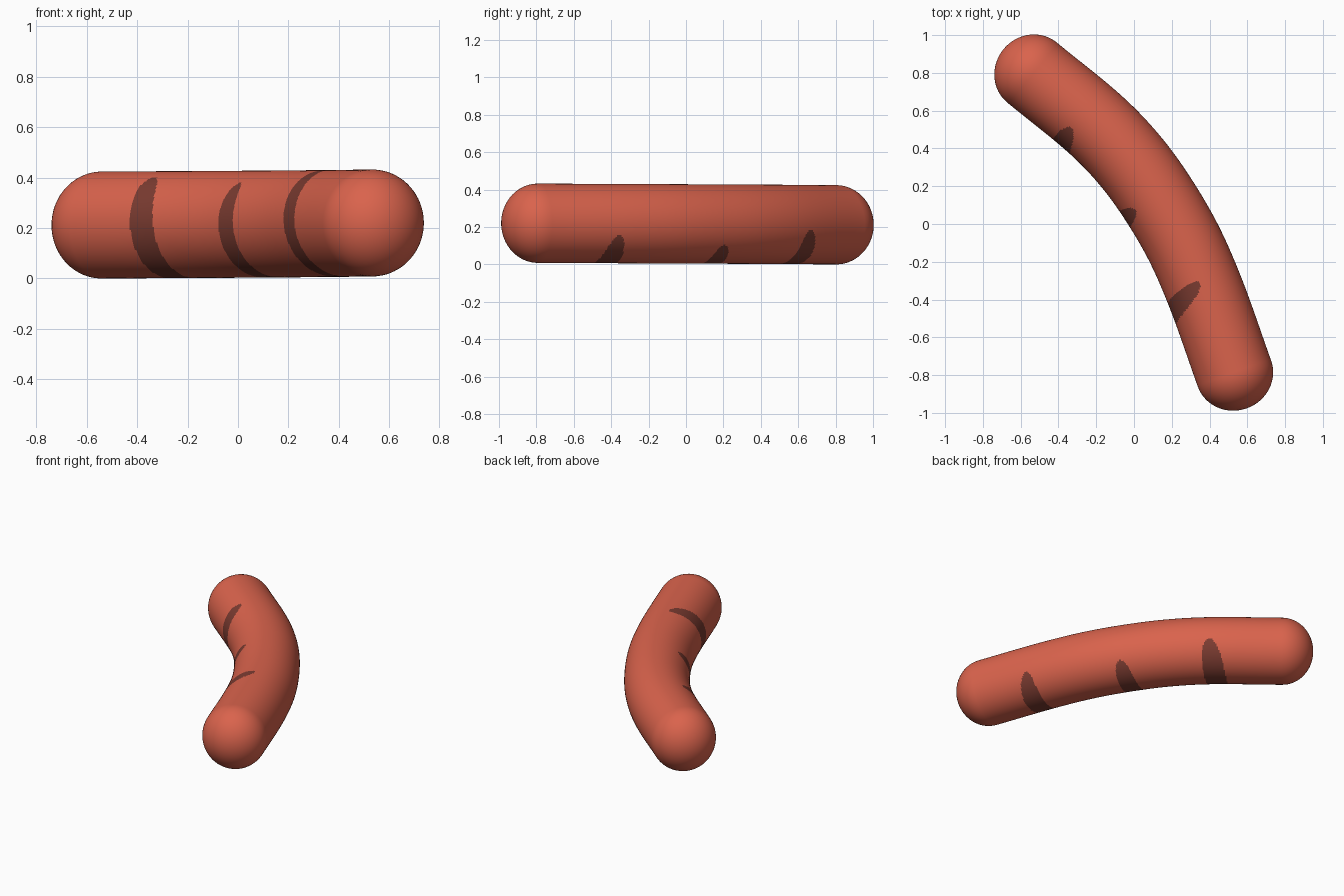
import bpy, bmesh, math
from mathutils import Vector

if "Cube" in bpy.data.objects:
    bpy.data.objects.remove(bpy.data.objects["Cube"])

SIDES, STEPS, CAP = 128, 60, 16
R, RZ, CAP_DEPTH = 0.206, 0.212, 0.195

# centre line of the sausage, seen from above
path = [Vector(p) for p in [
    (-0.54, 0.802, 0.212), (-0.165, 0.49, 0.214), (0.0, 0.31, 0.215), (0.135, 0.12, 0.216),
    (0.26, -0.095, 0.217), (0.365, -0.33, 0.218), (0.532, -0.792, 0.22)]]

# grill marks: start angle, end angle (degrees), position along the path, slant, bow, half width
marks = [(118, 352, 0.40, 0.05, 0.0, 0.067),
         (130, 328, 0.955, 0.02, 0.0, 0.058),
         (92, 343, 1.58, 0.06, -0.07, 0.064)]


def material(name, rgb):
    m = bpy.data.materials.new(name)
    m.diffuse_color = (*rgb, 1)
    m.use_nodes = True
    m.node_tree.nodes["Principled BSDF"].inputs["Base Color"].default_value = m.diffuse_color
    return m


def smooth_path(pts):
    """Evenly divided curve through the points."""
    ext = [2 * pts[0] - pts[1]] + pts + [2 * pts[-1] - pts[-2]]
    out = []
    for i in range(1, len(ext) - 2):
        a, b, c, d = ext[i - 1:i + 3]
        l = (c - b).length
        m0 = ((c - b) / l + (b - a) / (b - a).length).normalized() * l
        m1 = ((c - b) / l + (d - c) / (d - c).length).normalized() * l
        for k in range(STEPS):
            t = k / STEPS
            out.append(b * (2*t**3 - 3*t*t + 1) + m0 * (t**3 - 2*t*t + t)
                       + c * (3*t*t - 2*t**3) + m1 * (t**3 - t*t))
    return out + [pts[-1]]


def in_mark(s, deg):
    for a0, a1, s0, slant, bow, w in marks:
        u = (2 * deg - a0 - a1) / (a1 - a0)
        if abs(u) < 1 and abs(s - s0 - slant * u - bow * u * u) < w * math.sqrt(1 - u**4):
            return True
    return False


# rings: (centre, tangent, radius factor, distance along the path)
line = smooth_path(path)
rings, s = [], 0.0
for i, p in enumerate(line):
    if i:
        s += (p - line[i - 1]).length
    t = (line[min(i + 1, len(line) - 1)] - line[max(i - 1, 0)]).normalized()
    rings.append((p, t, 1.0, s))


def cap(ring, sign):
    p, t, _, d = ring
    angles = [math.pi / 2 * k / CAP for k in range(1, CAP)]
    return [(p + t * sign * CAP_DEPTH * math.sin(a), t, math.cos(a), d + sign * 0.2) for a in angles]


rings = cap(rings[0], -1)[::-1] + rings + cap(rings[-1], 1)

# sausage skin with the marks picked out by face
bm = bmesh.new()
loops = []
for p, t, f, _ in rings:
    n = Vector((-t.y, t.x, 0)).normalized()
    up = Vector((0, 0, 1))
    loops.append([bm.verts.new(p + f * (n * R * math.cos(a) + up * RZ * math.sin(a)))
                  for a in (2 * math.pi * j / SIDES for j in range(SIDES))])
for i in range(len(loops) - 1):
    mid = (rings[i][3] + rings[i + 1][3]) / 2
    for j in range(SIDES):
        k = (j + 1) % SIDES
        face = bm.faces.new((loops[i][j], loops[i][k], loops[i + 1][k], loops[i + 1][j]))
        face.material_index = int(in_mark(mid, 360 * (j + 0.5) / SIDES))
# rounded tips
for loop, ring, sign in ((loops[0], path[0], -1), (loops[-1], path[-1], 1)):
    t = rings[0][1] if sign < 0 else rings[-1][1]
    tip = bm.verts.new(ring + t * sign * CAP_DEPTH)
    for j in range(SIDES):
        bm.faces.new((loop[j], loop[(j + 1) % SIDES], tip))
bmesh.ops.recalc_face_normals(bm, faces=bm.faces)
for face in bm.faces:
    face.smooth = True

mesh = bpy.data.meshes.new("sausage")
bm.to_mesh(mesh)
bm.free()
mesh.materials.append(material("sausage_red", (0.70, 0.125, 0.073)))
mesh.materials.append(material("grill_brown", (0.20, 0.045, 0.031)))
sausage = bpy.data.objects.new("sausage", mesh)
bpy.context.collection.objects.link(sausage)
